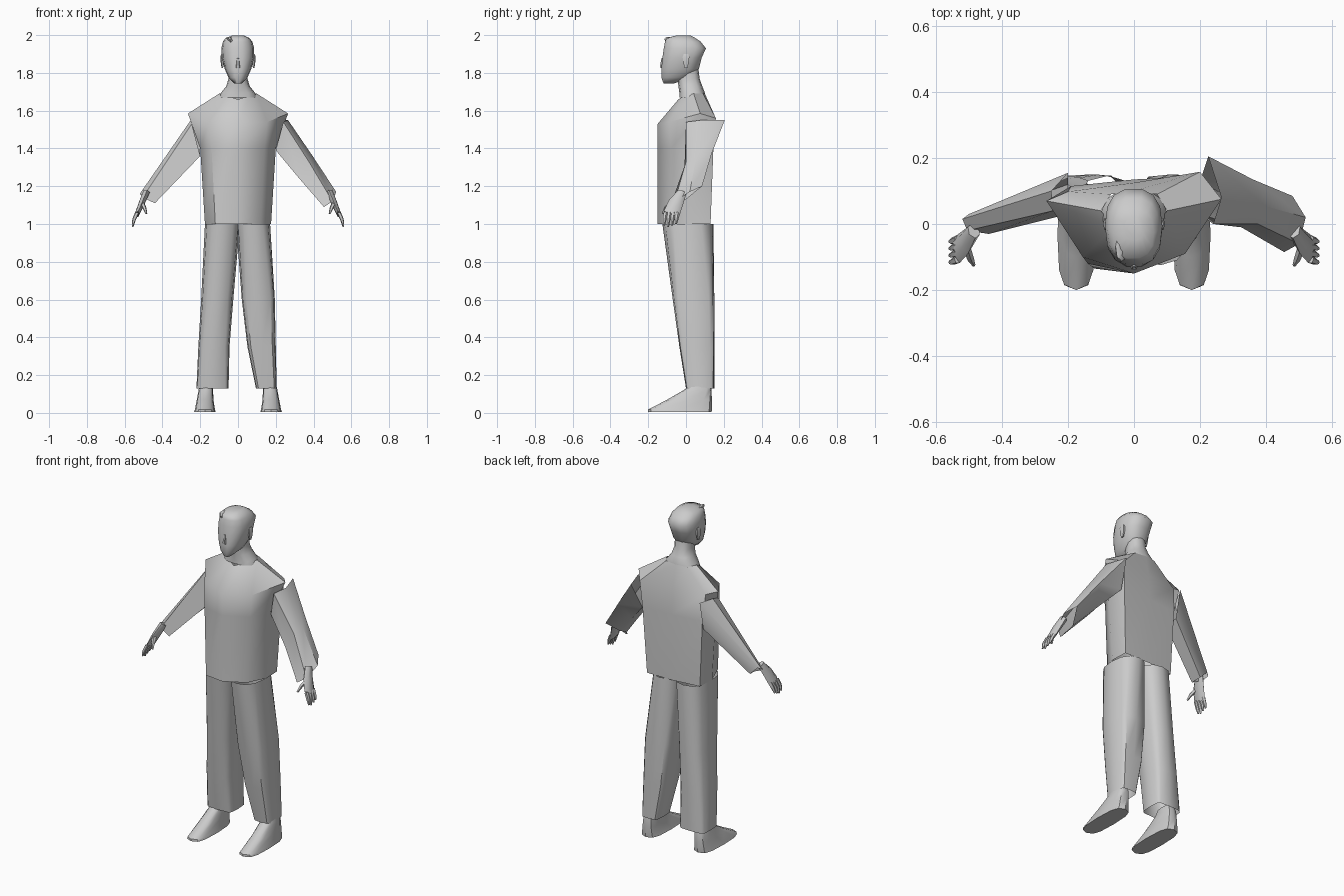
import bpy, bmesh
from math import sin, cos, tau, radians
from mathutils import Vector

cube = bpy.data.objects.get("Cube")
if cube:
    bpy.data.objects.remove(cube, do_unlink=True)

plain_grey = bpy.data.materials.new("plain_grey")
plain_grey.use_nodes = True
GREY = (0.6, 0.6, 0.6, 1)
plain_grey.diffuse_color = GREY
plain_grey.node_tree.nodes["Principled BSDF"].inputs["Base Color"].default_value = GREY


def loft(name, rings, angle=45, capped=True):
    """Skin a list of equal-length point rings, with or without end caps."""
    bm = bmesh.new()
    loops = [[bm.verts.new(point) for point in ring] for ring in rings]
    count = len(loops[0])
    for low, high in zip(loops, loops[1:]):
        for i in range(count):
            j = (i + 1) % count
            bm.faces.new((low[i], low[j], high[j], high[i]))
    if capped:
        bm.faces.new(loops[0])
        bm.faces.new(loops[-1])
    bmesh.ops.recalc_face_normals(bm, faces=bm.faces)
    mesh = bpy.data.meshes.new(name)
    bm.to_mesh(mesh)
    bm.free()
    mesh.materials.append(plain_grey)
    part = bpy.data.objects.new(name, mesh)
    bpy.context.collection.objects.link(part)
    bpy.ops.object.select_all(action="DESELECT")
    part.select_set(True)
    bpy.context.view_layer.objects.active = part
    bpy.ops.object.shade_smooth_by_angle(angle=radians(angle))


def rounded(value, power):
    return abs(value) ** power * (1 if value >= 0 else -1)


def level(z, x0, x1, y0, y1, power=0.8, sides=12):
    """Flat ring filling the given extents; a low power squares its corners."""
    ring = []
    for i in range(sides):
        a = tau * i / sides
        ring.append(((x0 + x1) / 2 + (x1 - x0) / 2 * rounded(cos(a), power),
                     (y0 + y1) / 2 + (y1 - y0) / 2 * rounded(sin(a), power), z))
    return ring


def stack(name, levels, sides=12, angle=45, capped=True):
    loft(name, [level(*row, sides=sides) for row in levels], angle, capped)


def tube(name, path, sides=6):
    """Tapered tube: each step is a point, a breadth and a thickness."""
    along = (Vector(path[-1][0]) - Vector(path[0][0])).normalized()
    broad = (Vector((0, 1, 0)) - along * along.y).normalized()
    thin = along.cross(broad)
    rings = []
    for point, breadth, thickness in path:
        rings.append([Vector(point) + broad * breadth * cos(tau * i / sides)
                      + thin * thickness * sin(tau * i / sides) for i in range(sides)])
    loft(name, rings, 50)


def outline(half, slump, tuck):
    """Close a half outline across x, then skew it: the right back corner
    slumps forward and the left front corner tucks backward."""
    ring = half + [(-x, y, z) for x, y, z in half[-2:0:-1]]
    for index, shift in ((1, tuck), (2, tuck / 2), (4, -slump / 2), (5, -slump)):
        x, y, z = ring[index]
        ring[index] = (x, y + shift, z)
    return ring


# Boxy shirt, from hem to collar, with pointed shoulders and a skewed cut
loft("shirt", [outline(half, slump, tuck) for slump, tuck, half in (
    (.02, .05, [(0, -.15, 1), (.12, -.135, 1), (.175, 0, 1), (.17, .13, 1), (0, .14, 1)]),
    (.03, .04, [(0, -.15, 1.4), (.14, -.12, 1.4), (.2, 0, 1.4), (.19, .145, 1.4), (0, .15, 1.4)]),
    (.06, .01, [(0, -.15, 1.53), (.155, -.1, 1.54), (.265, .07, 1.585), (.2, .158, 1.56), (0, .155, 1.56)]),
    (0, 0, [(0, -.04, 1.66), (.06, -.01, 1.68), (.1, .04, 1.69), (.07, .09, 1.69), (0, .1, 1.69)]),
)], 50, capped=False)

# Wide trouser legs, square at the cuff and rounder at the waist
stack("left_trouser_leg", [
    (.13, .095, .205, 0, .148, .4), (.35, .05, .2, -.035, .15, .4),
    (.6, .02, .195, -.07, .15, .45), (1, -.01, .17, -.125, .14, .85)], capped=False)
stack("right_trouser_leg", [
    (.13, -.22, -.05, 0, .15, .35), (.35, -.21, -.045, -.035, .15, .5),
    (.6, -.195, -.025, -.07, .15, .65), (1, -.175, .01, -.125, .145, .75)], capped=False)

# Sleeves: shoulder opening to cuff, the left one pinched at the elbow
loft("left_sleeve", [
    [(.225, .205, 1.55), (.265, .08, 1.55), (.24, 0, 1.54), (.2, .03, 1.39), (.2, .13, 1.39)],
    [(.36, .135, 1.37), (.395, .055, 1.36), (.375, 0, 1.33), (.325, -.01, 1.24), (.32, .06, 1.26)],
    [(.48, .085, 1.2), (.52, .02, 1.17), (.5, -.06, 1.12), (.455, -.085, 1.09), (.44, 0, 1.13)],
], capped=False)
loft("right_sleeve", [
    [(-.2, .155, 1.53), (-.25, .1, 1.55), (-.245, .04, 1.53), (-.2, .03, 1.36), (-.2, .12, 1.36)],
    [(-.5, .03, 1.17), (-.52, .015, 1.16), (-.505, -.02, 1.14), (-.44, -.03, 1.11), (-.45, .03, 1.12)],
], capped=False)

# Parts repeated on both sides
for side, s in (("left", 1), ("right", -1)):
    # Shoe with a flat sole and a straight sloping instep
    stack(side + "_shoe", [
        (z, min(s * a, s * b), max(s * a, s * b), front, back, .65) for z, a, b, front, back in (
            (.005, .118, .232, -.2, .135), (.018, .122, .228, -.2, .138),
            (.07, .13, .218, -.1, .137), (.125, .132, .208, -.005, .135),
            (.16, .137, .2, .02, .125))])
    # Hand
    tube(side + "_palm", [
        ((s * .485, -.02, 1.17), .025, .02), ((s * .51, -.055, 1.11), .04, .018),
        ((s * .535, -.078, 1.05), .044, .013)])
    for finger in range(4):
        y = -.108 + finger * .021
        tip = .985 + .008 * abs(finger - 1)
        tube(f"{side}_finger_{finger + 1}", [
            ((s * .534, y, 1.06), .012, .011), ((s * .55, y - .006, 1.025), .011, .01),
            ((s * .558, y - .008, tip), .005, .005)], 5)
    tube(side + "_thumb", [
        ((s * .51, -.065, 1.115), .014, .013), ((s * .495, -.105, 1.085), .012, .01),
        ((s * .485, -.125, 1.055), .005, .005)], 5)
    # Ear
    stack(side + "_ear", [
        (z, s * .083 - w, s * .083 + w, -.005 - d, .005 + d) for z, w, d in (
            (1.825, .004, .004), (1.85, .008, .01), (1.885, .011, .015), (1.9, .005, .008))], 6)

# Neck flaring into the collar
stack("neck", [
    (1.67, -.1, .1, -.035, .1), (1.695, -.09, .09, -.035, .1), (1.73, -.062, .062, -.04, .086),
    (1.77, -.05, .05, -.045, .072), (1.83, -.05, .05, -.05, .065)], angle=50, capped=False)

# Head, chin to crown, with the short hair as its upper levels
stack("head", [
    (1.745, -.02, .02, -.12, -.06), (1.775, -.05, .05, -.132, .02),
    (1.82, -.07, .07, -.133, .07), (1.88, -.085, .085, -.127, .085),
    (1.93, -.088, .086, -.12, .108), (1.965, -.08, .076, -.113, .08),
    (1.985, -.065, .06, -.105, .05), (1.998, -.03, .03, -.05, .025)],
    sides=14, angle=60)
stack("nose", [
    (1.825, -.014, .014, -.136, -.11), (1.835, -.012, .012, -.14, -.11),
    (1.88, -.006, .006, -.13, -.11)], 6)

# Raised tuft at the forehead
tube("hair_tuft", [
    ((-.02, -.055, 1.955), .05, .035), ((-.04, -.085, 1.972), .03, .016),
    ((-.045, -.108, 1.984), .012, .006)], 5)
